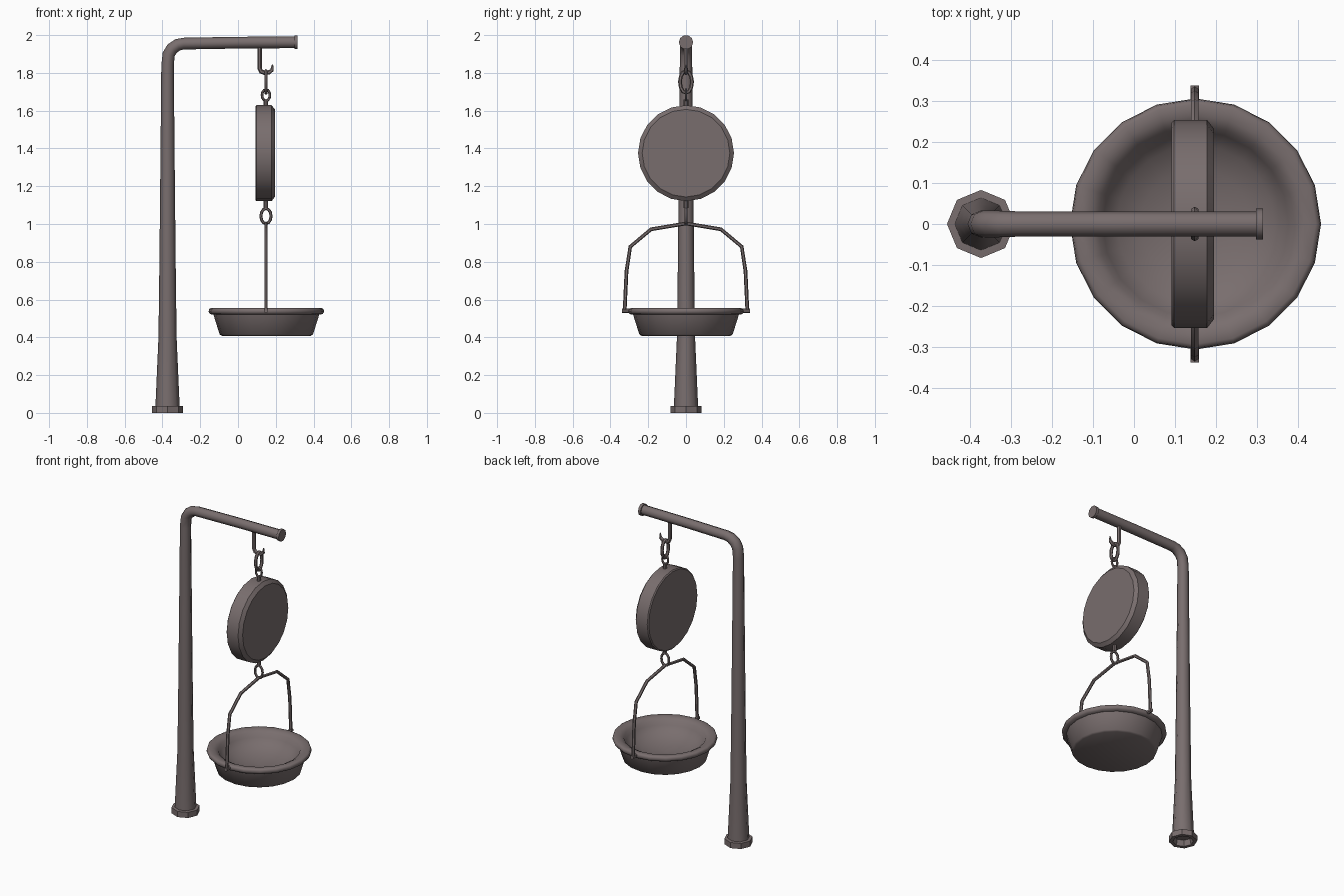
import bpy, bmesh
from math import sin, cos, pi, radians
from mathutils import Vector

cube = bpy.data.objects.get("Cube")
if cube:
    bpy.data.objects.remove(cube, do_unlink=True)

metal = bpy.data.materials.new("grey_brown_metal")
metal.use_nodes = True
colour = (0.19, 0.155, 0.155, 1)
metal.diffuse_color = colour
metal.node_tree.nodes["Principled BSDF"].inputs["Base Color"].default_value = colour

HANG = 0.148   # x of the hanging scale
POST = -0.373  # x of the post


def skin(name, rings, closed=False, cap=True, angle=50):
    """Join rings of points into a surface."""
    bm = bmesh.new()
    loops = [[bm.verts.new(p) for p in ring] for ring in rings]
    n = len(loops[0])
    pairs = list(zip(loops, loops[1:]))
    if closed:
        pairs.append((loops[-1], loops[0]))
    for a, b in pairs:
        for i in range(n):
            j = (i + 1) % n
            bm.faces.new((a[i], a[j], b[j], b[i]))
    if cap and not closed:
        bm.faces.new(loops[0][::-1])
        bm.faces.new(loops[-1])
    bmesh.ops.recalc_face_normals(bm, faces=bm.faces)
    mesh = bpy.data.meshes.new(name)
    bm.to_mesh(mesh)
    bm.free()
    ob = bpy.data.objects.new(name, mesh)
    bpy.context.collection.objects.link(ob)
    mesh.materials.append(metal)
    bpy.ops.object.select_all(action='DESELECT')
    ob.select_set(True)
    bpy.context.view_layer.objects.active = ob
    bpy.ops.object.shade_smooth_by_angle(angle=radians(angle))
    return ob


def sweep(name, points, radii, normal, sides=8, closed=False):
    """Round tube along a flat path; normal is the normal of its plane."""
    pts = [Vector(p) for p in points]
    if not isinstance(radii, (list, tuple)):
        radii = [radii] * len(pts)
    side = Vector(normal)
    rings = []
    for i, p in enumerate(pts):
        if closed:
            t = pts[(i + 1) % len(pts)] - pts[i - 1]
        else:
            t = pts[min(i + 1, len(pts) - 1)] - pts[max(i - 1, 0)]
        up = side.cross(t.normalized())
        rings.append([p + radii[i] * (cos(2 * pi * k / sides) * up + sin(2 * pi * k / sides) * side)
                      for k in range(sides)])
    return skin(name, rings, closed)


def lathe(name, profile, centre, axis='Z', sides=20, angle=40):
    """Turn (radius, height) pairs about an axis through centre."""
    c = Vector(centre)
    rings = []
    for r, h in profile:
        ring = []
        for k in range(sides):
            a, b = r * cos(2 * pi * k / sides), r * sin(2 * pi * k / sides)
            ring.append(c + Vector((a, b, h) if axis == 'Z' else (h, a, b)))
        rings.append(ring)
    return skin(name, rings, angle=angle)


def link(name, z, width, height, radius, plane):
    """Oval chain link in the xz or yz plane."""
    pts = []
    for k in range(12):
        w, h = width * cos(pi * k / 6), height * sin(pi * k / 6)
        pts.append((HANG + w, 0, z + h) if plane == 'xz' else (HANG, w, z + h))
    sweep(name, pts, radius, (0, 1, 0) if plane == 'xz' else (1, 0, 0), 6, True)


# Foot with a hollow underside
lathe("post_foot", [(0.05, 0.05), (0.06, 0), (0.083, 0), (0.083, 0.036), (0.06, 0.038)],
      (POST, 0, 0), sides=8, angle=30)

# Tapered post bending into the arm
path = [(POST, 0, 0.037), (POST, 0, 0.4), (POST, 0, 0.8), (POST, 0, 1.3), (POST, 0, 1.84)]
for a in (22, 45, 68, 90):
    path.append((POST + 0.085 * (1 - cos(radians(a))), 0, 1.865 + 0.09 * sin(radians(a))))
path += [(0, 0, 1.96), (0.305, 0, 1.962)]
sweep("post_and_arm", path, [0.064, 0.048, 0.043, 0.038, 0.033, 0.033, 0.033, 0.032, 0.031, 0.031, 0.031],
      (0, 1, 0))
lathe("arm_end_cap", [(0.038, 0.298), (0.038, 0.315)], (0, 0, 1.962), 'X', 10)

# Hook under the arm
sweep("hook", [(0.114, 0, 1.95), (0.114, 0, 1.825), (0.122, 0, 1.807), (0.143, 0, 1.8),
               (0.165, 0, 1.803), (0.18, 0, 1.815), (0.183, 0, 1.845)],
      [0.012] * 5 + [0.01, 0.003], (0, 1, 0), 6)

# Chain links and stems
link("upper_link", 1.752, 0.032, 0.058, 0.01, 'yz')
link("upper_eye", 1.682, 0.021, 0.03, 0.007, 'xz')
lathe("upper_stem", [(0.012, 1.62), (0.012, 1.658)], (HANG, 0, 0), sides=8)
lathe("lower_stem", [(0.012, 1.085), (0.012, 1.13)], (HANG, 0, 0), sides=8)
link("lower_eye", 1.042, 0.027, 0.04, 0.008, 'xz')

# Dial housing with a chamfered front rim
lathe("dial_housing", [(0.247, 0.092), (0.254, 0.098), (0.254, 0.178), (0.232, 0.195)],
      (0, 0, 1.375), 'X', angle=25)

# Bowed handle, mirrored about the middle
half = [(0.325, 0.535), (0.315, 0.75), (0.295, 0.88), (0.185, 0.972)]
arch = [(HANG, -y, z) for y, z in half] + [(HANG, 0, 1.003)] + [(HANG, y, z) for y, z in half[::-1]]
sweep("pan_handle", arch, 0.01, (1, 0, 0), 6)
for label, s in (("right", 1), ("left", -1)):
    sweep("handle_pin_" + label, [(HANG, s * 0.28, 0.54), (HANG, s * 0.338, 0.54)], 0.012, (1, 0, 0), 6)

# Weighing pan with a rolled lip and a dished inside
dish = [(0.235 * cos(radians(a)), 0.54 - 0.1 * sin(radians(a))) for a in (15, 35, 55, 72, 88)]
lathe("weighing_pan", [(0.235, 0.408), (0.247, 0.415), (0.28, 0.52), (0.298, 0.523), (0.306, 0.535),
                       (0.303, 0.55), (0.293, 0.555), (0.265, 0.553), (0.24, 0.54)] + dish,
      (0.15, 0, 0), angle=55)
